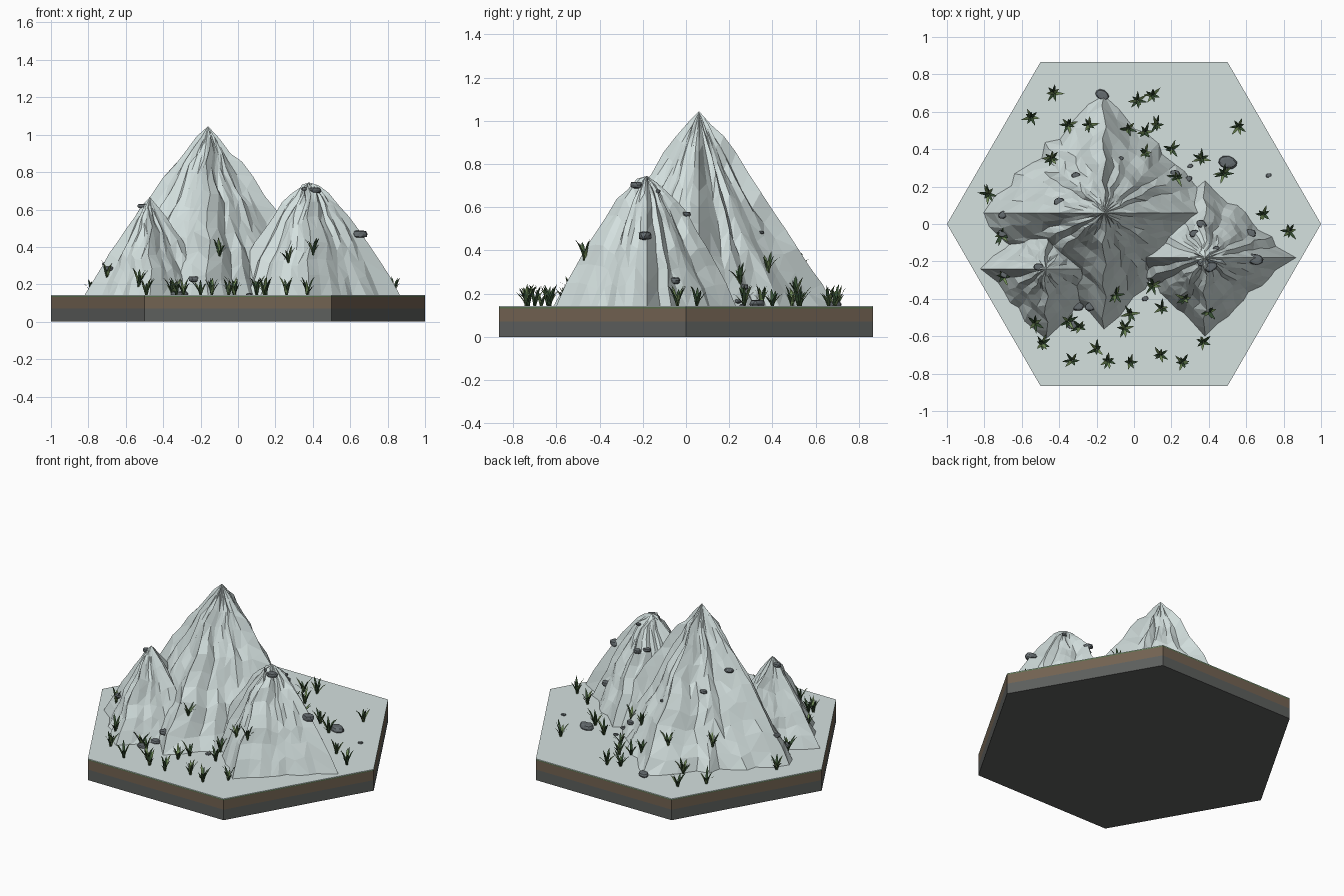
import bpy, bmesh, math, random
from mathutils import Vector
from mathutils.bvhtree import BVHTree

if "Cube" in bpy.data.objects:
    bpy.data.objects.remove(bpy.data.objects["Cube"])

random.seed(7)
GROUND = 0.142


def material(name, rgb):
    m = bpy.data.materials.new(name)
    m.diffuse_color = (*rgb, 1)
    m.use_nodes = True
    m.node_tree.nodes["Principled BSDF"].inputs["Base Color"].default_value = m.diffuse_color
    return m


SNOW = material("snow", (0.66, 0.75, 0.74))
TURF = material("turf", (0.10, 0.16, 0.07))
SOIL = material("soil", (0.17, 0.125, 0.085))
STONE = material("stone", (0.11, 0.115, 0.11))
ROCK = material("rock", (0.13, 0.15, 0.16))
GRASS_DARK = material("grass_dark", (0.035, 0.075, 0.03))
GRASS_LIGHT = material("grass_light", (0.17, 0.27, 0.10))


def add_object(name, bm, *mats):
    bmesh.ops.recalc_face_normals(bm, faces=bm.faces)
    me = bpy.data.meshes.new(name)
    bm.to_mesh(me)
    bm.free()
    for m in mats:
        me.materials.append(m)
    ob = bpy.data.objects.new(name, me)
    bpy.context.collection.objects.link(ob)
    return ob


# Hexagonal tile, one prism per layer
def hex_layer(name, z0, z1, mat):
    bm = bmesh.new()
    rings = [[bm.verts.new((math.cos(i * math.pi / 3), math.sin(i * math.pi / 3), z))
              for i in range(6)] for z in (z0, z1)]
    for i in range(6):
        j = (i + 1) % 6
        bm.faces.new((rings[0][i], rings[0][j], rings[1][j], rings[1][i]))
    bm.faces.new(rings[0])
    bm.faces.new(rings[1])
    add_object(name, bm, mat)


hex_layer("stone_layer", 0.0, 0.07, STONE)
hex_layer("soil_layer", 0.07, 0.132, SOIL)
hex_layer("turf_layer", 0.132, 0.138, TURF)
hex_layer("snow_ground", 0.138, GROUND, SNOW)

trees = []


# Faceted peak: diamond plan with four sharp ridges and jagged gullies
def peak(name, x, y, top, radii, power, segs=36, rings=9):
    bm = bmesh.new()
    height = top - GROUND
    apex = bm.verts.new((x, y, top))
    ring_verts = []
    gully = [random.uniform(-0.045, 0.03) if i % (segs // 4) else 0.02 for i in range(segs)]
    foot = [random.uniform(0.93, 1.06) for i in range(segs)]
    for k in range(1, rings + 1):
        t = k / rings
        ring = []
        for i in range(segs):
            a = 2 * math.pi * i / segs
            ridge = i % (segs // 4) == 0
            if not ridge:
                a += random.uniform(-0.03, 0.03)
            c, s = math.cos(a), math.sin(a)
            rx = radii[0] if c > 0 else radii[1]
            ry = radii[2] if s > 0 else radii[3]
            d = t / (abs(c) + abs(s))
            d *= 1 + (foot[i] - 1) * t
            z = GROUND + height * (1 - t ** power)
            z += height * gully[i] * math.sin(math.pi * t) * 1.3
            z += height * random.uniform(-0.018, 0.018) * (k < rings)
            if k == rings:
                z = GROUND - 0.003
            sway = 0.012 * math.sin(k * 1.9 + x * 9) * (k < rings)
            ring.append(bm.verts.new((x + rx * d * c + sway * abs(s), y + ry * d * s, z)))
        ring_verts.append(ring)
    for i in range(segs):
        j = (i + 1) % segs
        bm.faces.new((apex, ring_verts[0][i], ring_verts[0][j]))
        for r0, r1 in zip(ring_verts, ring_verts[1:]):
            if (i + len(r0)) % 2:
                bm.faces.new((r0[i], r1[i], r1[j]))
                bm.faces.new((r0[i], r1[j], r0[j]))
            else:
                bm.faces.new((r0[i], r1[i], r0[j]))
                bm.faces.new((r0[j], r1[i], r1[j]))
    bm.normal_update()
    trees.append(BVHTree.FromBMesh(bm))
    add_object(name, bm, SNOW)


# radii: +x, -x, +y, -y
peak("main_peak", -0.16, 0.06, 1.045, (0.66, 0.69, 0.63, 0.60), 1.08, 40, 11)
peak("right_peak", 0.38, -0.18, 0.745, (0.47, 0.43, 0.42, 0.42), 1.4)
peak("left_peak", -0.47, -0.24, 0.665, (0.34, 0.34, 0.38, 0.40), 1.1, 28, 8)


def surface_z(x, y):
    hits = [t.ray_cast(Vector((x, y, 3)), Vector((0, 0, -1)))[0] for t in trees]
    return max([GROUND] + [h.z for h in hits if h])


# Scattered flat rocks: x, y, size
ROCK_SPOTS = [
    (-.17, .69, .038), (.50, .33, .05), (.72, .26, .016), (-.31, .26, .025), (-.07, .35, .016),
    (.30, .31, .016), (.22, .27, .028), (-.40, .12, .03), (-.70, .05, .028), (-.70, -.05, .03),
    (-.51, -.23, .028), (-.69, -.27, .028), (-.30, -.44, .034), (-.23, -.44, .036),
    (-.33, -.54, .032), (.36, .00, .03), (.32, -.05, .026), (.44, -.13, .018),
    (.36, -.21, .022), (.41, -.23, .036), (.65, -.19, .044), (.62, -.05, .034),
    (.06, -.40, .018), (.29, .24, .022)]
bm = bmesh.new()
for x, y, r in ROCK_SPOTS:
    vs = bmesh.ops.create_icosphere(bm, subdivisions=2, radius=1)["verts"]
    a = random.uniform(-0.5, 0.5)
    base = Vector((x, y, surface_z(x, y) + 0.2 * r))
    for v in vs:
        p = v.co * random.uniform(0.9, 1.08)
        p = Vector((p.x * r, p.y * r * 0.7, max(-0.7, min(0.6, p.z)) * r * 0.65))
        v.co = base + Vector((p.x * math.cos(a) - p.y * math.sin(a),
                              p.x * math.sin(a) + p.y * math.cos(a), p.z))
add_object("rocks", bm, ROCK)

# Grass tufts of curved tapering blades: x, y
TUFT_SPOTS = [
    (-.43, .70), (-.55, .57), (-.35, .53), (-.24, .53), (-.44, .35), (.02, .66), (.10, .69),
    (-.03, .51), (.06, .49), (.12, .53), (.06, .38), (.20, .40), (.36, .35), (.23, .25),
    (.48, .27), (.56, .52), (.69, .05), (.83, -.04), (-.78, .16), (-.71, -.06), (-.70, -.28),
    (-.53, -.53), (-.49, -.64), (-.35, -.52), (-.29, -.55), (-.33, -.73), (-.20, -.67),
    (-.14, -.73), (-.02, -.74), (-.05, -.56), (-.02, -.48), (-.10, -.38), (.14, -.70),
    (.26, -.74), (.37, -.63), (.15, -.45), (.40, -.47), (.27, -.40), (.10, -.33)]


def blade(bm, root, angle, length, lean, mat):
    out = Vector((math.cos(angle), math.sin(angle), 0))
    side = Vector((-out.y, out.x, 0))
    rows = []
    for t, w in ((0, 0.006), (0.4, 0.0085), (0.75, 0.006)):
        p = root + out * lean * t ** 1.6 + Vector((0, 0, length * t))
        rows.append((bm.verts.new(p - side * w), bm.verts.new(p + side * w)))
    tip = bm.verts.new(root + out * lean + Vector((0, 0, length * 0.95)))
    faces = [bm.faces.new((a[0], a[1], b[1], b[0])) for a, b in zip(rows, rows[1:])]
    faces.append(bm.faces.new((rows[-1][0], rows[-1][1], tip)))
    for f in faces:
        f.material_index = mat


bm = bmesh.new()
for x, y in TUFT_SPOTS:
    root = Vector((x, y, surface_z(x, y) - 0.005))
    n = random.randint(6, 8)
    start = random.uniform(0, 6.28)
    for i in range(n):
        blade(bm, root, start + i * 6.283 / n + random.uniform(-0.3, 0.3),
              random.uniform(0.06, 0.115), random.uniform(0.03, 0.06), i % 3 == 0)
add_object("grass_tufts", bm, GRASS_DARK, GRASS_LIGHT)
